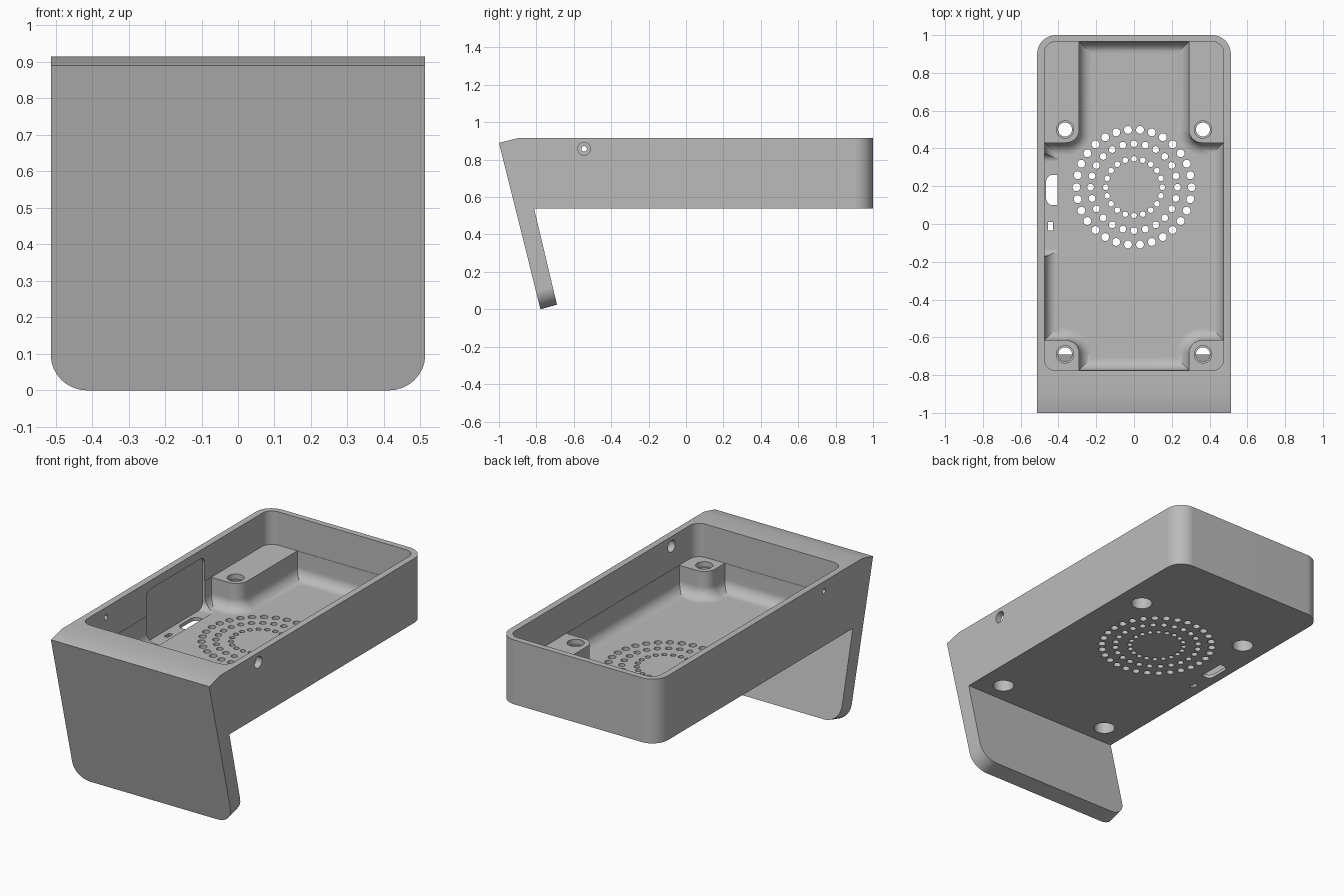
import bpy, bmesh, math
from mathutils import Vector

if "Cube" in bpy.data.objects:
    bpy.data.objects.remove(bpy.data.objects["Cube"], do_unlink=True)

grey = bpy.data.materials.new("matte_grey")
grey.use_nodes = True
colour = (0.5, 0.5, 0.5, 1)
grey.diffuse_color = colour
grey.node_tree.nodes["Principled BSDF"].inputs["Base Color"].default_value = colour

HALF, TOP, BASE = 0.513, 0.915, 0.538
FLOOR, BOSS_TOP = 0.563, 0.72


def rounded(corners, steps=8):
    """Outline from (u, v, radius) corners, with tangent arcs."""
    out = []
    for i, (u, v, r) in enumerate(corners):
        p = Vector((u, v))
        if r == 0:
            out.append(p)
            continue
        a = (Vector(corners[i - 1][:2]) - p).normalized()
        b = (Vector(corners[(i + 1) % len(corners)][:2]) - p).normalized()
        half = a.angle(b) / 2
        centre = p + (a + b).normalized() * r / math.sin(half)
        start = p + a * r / math.tan(half) - centre
        end = p + b * r / math.tan(half) - centre
        for k in range(steps + 1):
            t = k / steps
            angle = math.pi - 2 * half
            d = (start * math.sin((1 - t) * angle) + end * math.sin(t * angle)) / math.sin(angle)
            out.append(centre + d)
    return out


def box(u0, u1, v0, v1, r=0):
    return rounded([(u0, v0, r), (u1, v0, r), (u1, v1, r), (u0, v1, r)])


def circle(u, v, r, n=24):
    return [Vector((u + r * math.cos(math.tau * k / n), v + r * math.sin(math.tau * k / n)))
            for k in range(n)]


def prism(name, outlines, lo, hi, axis="z", bevel=None):
    """Extrude outlines along an axis; bevel is (edge test, offset, segments)."""
    bm = bmesh.new()
    for pts in outlines:
        place = (lambda p, h: (p.x, p.y, h)) if axis == "z" else (lambda p, h: (h, p.x, p.y))
        face = bm.faces.new([bm.verts.new(place(p, lo)) for p in pts])
        new = bmesh.ops.extrude_face_region(bm, geom=[face])["geom"]
        shift = (0, 0, hi - lo) if axis == "z" else (hi - lo, 0, 0)
        bmesh.ops.translate(bm, vec=shift, verts=[g for g in new if isinstance(g, bmesh.types.BMVert)])
    bmesh.ops.recalc_face_normals(bm, faces=bm.faces)
    if bevel:
        test, offset, segments = bevel
        bmesh.ops.bevel(bm, geom=[e for e in bm.edges if test(*[v.co for v in e.verts])],
                        offset=offset, offset_type="OFFSET", segments=segments,
                        profile=0.5, affect="EDGES", clamp_overlap=False)
        bmesh.ops.recalc_face_normals(bm, faces=bm.faces)
    mesh = bpy.data.meshes.new(name)
    bm.to_mesh(mesh)
    bm.free()
    mesh.materials.append(grey)
    obj = bpy.data.objects.new(name, mesh)
    bpy.context.collection.objects.link(obj)
    return obj


# Tray with its sloping front leg, one side profile across the width
profile = [Vector(p) for p in [(-1, 0.89), (-0.9, TOP), (1, TOP), (1, BASE),
                               (-0.812, BASE), (-0.69, 0.025), (-0.778, 0)]]


def corner_edge(a, b):
    along_x = abs(a.x - b.x) > 0.1
    return not along_x and (min(a.y, b.y) > 0.99 or max(a.z, b.z) < 0.1)


body = prism("tray_and_leg", [profile], -HALF, HALF, "x", (corner_edge, 0.1, 8))


def cut(name, outlines, lo, hi, axis="z", bevel=None):
    tool = prism(name, outlines, lo, hi, axis, bevel)
    tool.hide_render = True
    mod = body.modifiers.new(name, "BOOLEAN")
    mod.operation, mod.solver, mod.object = "DIFFERENCE", "EXACT", tool
    bpy.context.view_layer.update()
    mesh = bpy.data.meshes.new_from_object(body.evaluated_get(bpy.context.evaluated_depsgraph_get()))
    body.modifiers.clear()
    body.data = mesh
    bpy.data.objects.remove(tool, do_unlink=True)


# Upper cavity, then the lower one that leaves the four corner bosses
cut("upper_cavity", [box(-0.475, 0.475, -0.775, 0.965, 0.06)], BOSS_TOP, 1)
side = [(0.29, -0.773, 0), (0.29, -0.615, 0.07), (0.473, -0.615, 0),
        (0.473, 0.43, 0), (0.29, 0.43, 0.07), (0.29, 0.963, 0)]
outline = rounded(side + [(-x, y, r) for x, y, r in reversed(side)])
cut("lower_cavity", [outline], FLOOR, 0.8, "z",
    (lambda a, b: max(a.z, b.z) < FLOOR + 0.001, 0.065, 6))

# Connector pocket in the side wall, with its openings in the floor
cut("side_pocket", [box(-0.17, 0.37, 0.558, 0.865, 0.04)], -0.488, -0.405, "x")
port = rounded([(-0.465, 0.1, 0.035), (-0.405, 0.1, 0), (-0.405, 0.26, 0), (-0.465, 0.26, 0.035)])
cut("floor_ports", [port, box(-0.455, -0.43, -0.035, 0.01)], 0.5, 0.6)

# Stepped screw holes through the bosses
bosses = [(x, y) for x in (-0.365, 0.365) for y in (-0.69, 0.5)]
for label, radius, lo, hi in [("screw_holes", 0.037, 0.5, 0.8),
                              ("insert_seats", 0.046, 0.69, 0.8),
                              ("counterbores", 0.058, 0.5, 0.62)]:
    cut(label, [circle(x, y, radius) for x, y in bosses], lo, hi)

# Rings of vent holes in the floor
vents = []
for ring, radius, count in [(0.305, 0.021, 30), (0.23, 0.018, 24), (0.15, 0.015, 20)]:
    vents += [circle(p.x, p.y, radius, 16) for p in circle(0, 0.195, ring, count)]
cut("vent_holes", vents, 0.5, 0.6)

# Wide hole in one side wall, narrow hole in the other
cut("wide_side_hole", [circle(-0.545, 0.858, 0.034)], 0.44, 0.6, "x")
cut("narrow_side_hole", [circle(-0.545, 0.858, 0.015, 16)], -0.6, -0.44, "x")

# Smooth the rounded surfaces and keep the flats flat
bpy.ops.object.select_all(action="DESELECT")
body.select_set(True)
bpy.context.view_layer.objects.active = body
bpy.ops.object.shade_smooth_by_angle(angle=math.radians(28))
body.modifiers.new("flat_weighting", "WEIGHTED_NORMAL").keep_sharp = True
